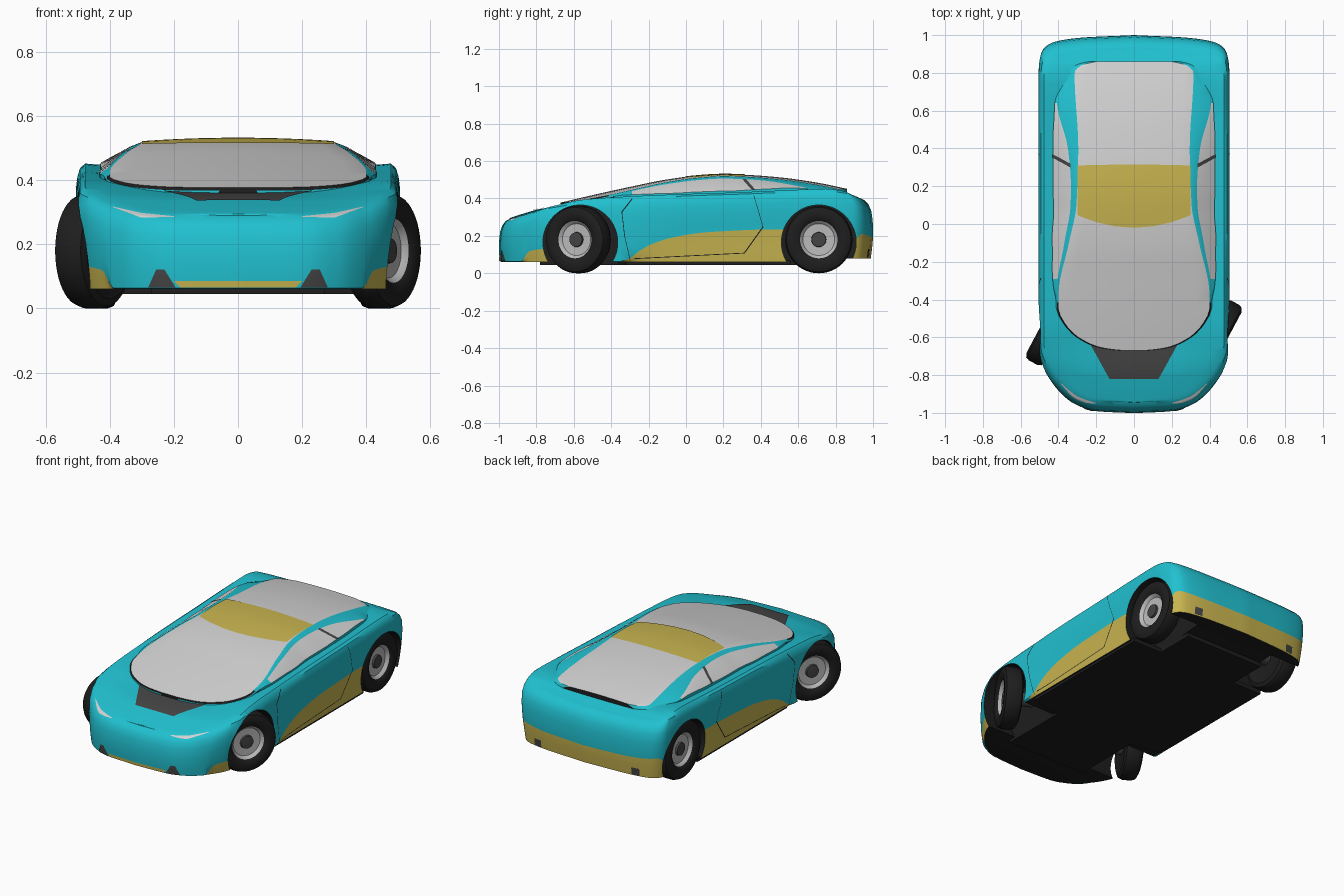
import bpy, bmesh, math
from mathutils import Vector
from mathutils.bvhtree import BVHTree

cube = bpy.data.objects.get("Cube")
if cube:
    bpy.data.objects.remove(cube, do_unlink=True)


def material(name, r, g, b):
    m = bpy.data.materials.new(name)
    m.use_nodes = True
    m.diffuse_color = (r, g, b, 1)
    node = next(n for n in m.node_tree.nodes if n.type == 'BSDF_PRINCIPLED')
    node.inputs["Base Color"].default_value = (r, g, b, 1)
    return m


TEAL = material("teal_paint", .015, .53, .63)
GOLD = material("gold_paint", .58, .46, .08)
GLASS = material("pale_glass", .65, .65, .65)
BLACK = material("black_rubber", .013, .013, .013)
GREY = material("dark_grey", .06, .06, .06)
RIM = material("rim_silver", .5, .5, .5)
MATS = [TEAL, GOLD, GLASS, BLACK, GREY, RIM]


def curve(keys):
    """Smooth curve through (position, value) keys without overshoot."""
    xs, ys = zip(*keys)
    sec = [(ys[i + 1] - ys[i]) / (xs[i + 1] - xs[i]) for i in range(len(xs) - 1)]
    mid = [2 * a * b / (a + b) if a * b > 0 else 0 for a, b in zip(sec, sec[1:])]
    slope = [sec[0]] + mid + [sec[-1]]

    def value(x):
        x = min(max(x, xs[0]), xs[-1])
        i = max(k for k in range(len(sec)) if xs[k] <= x)
        h = xs[i + 1] - xs[i]
        t = (x - xs[i]) / h
        u = 1 - t
        return (ys[i] * (1 + 2 * t) * u * u + ys[i + 1] * (3 - 2 * t) * t * t
                + h * t * u * (slope[i] * u - slope[i + 1] * t))
    return value


def finish(name, bm, face_dir=None):
    """Clean up a mesh, make its object and shade it."""
    bmesh.ops.remove_doubles(bm, verts=bm.verts, dist=1e-5)
    bmesh.ops.recalc_face_normals(bm, faces=bm.faces)
    if face_dir is not None:
        for f in bm.faces:
            f.normal_update()
        bmesh.ops.reverse_faces(bm, faces=[f for f in bm.faces if f.normal.dot(face_dir) > 0])
    me = bpy.data.meshes.new(name)
    bm.to_mesh(me)
    bm.free()
    for m in MATS:
        me.materials.append(m)
    ob = bpy.data.objects.new(name, me)
    bpy.context.collection.objects.link(ob)
    return ob


def smooth(ob, angle=35):
    bpy.ops.object.select_all(action='DESELECT')
    ob.select_set(True)
    bpy.context.view_layer.objects.active = ob
    bpy.ops.object.shade_smooth_by_angle(angle=math.radians(angle))


def grid(name, rows, pick, wrap=False, face_dir=None):
    """Skin rows of points; pick(row, column) chooses each face's material."""
    bm = bmesh.new()
    vs = [[bm.verts.new(p) if p is not None else None for p in row] for row in rows]
    n = len(rows[0])
    for i in range(len(rows) - 1):
        for j in range(n if wrap else n - 1):
            k = (j + 1) % n
            quad = [vs[i][j], vs[i][k], vs[i + 1][k], vs[i + 1][j]]
            if None not in quad:
                bm.faces.new(quad).material_index = MATS.index(pick(i, j))
    return finish(name, bm, face_dir)


def tree_of(ob):
    bm = bmesh.new()
    bm.from_mesh(ob.data)
    tree = BVHTree.FromBMesh(bm)
    bm.free()
    return tree


def patch(name, mat, tree, d, edge_a, edge_b, lift=.004):
    """Thin plate between two edges, projected onto a surface along d."""
    d = Vector(d)

    def project(u, v):
        p = Vector((0, u, v)) if d.x else Vector((u, 0, v)) if d.y else Vector((u, v, 0))
        hit = tree.ray_cast(p - d * 3, d)[0]
        return None if hit is None else hit - d * lift

    rows = []
    for k in range(len(edge_a) - 1):
        for s in range(9):
            t = s / 8
            a = Vector(edge_a[k]).lerp(Vector(edge_a[k + 1]), t)
            b = Vector(edge_b[k]).lerp(Vector(edge_b[k + 1]), t)
            rows.append([project(*a.lerp(b, c / 6)) for c in range(7)])
    smooth(grid(name, rows, lambda i, j: mat, face_dir=d))


# Body shell: plan outline, sill colour line, shoulder and deck heights
plan = [(0, -1), (.2, -.99), (.32, -.95), (.42, -.86), (.48, -.76), (.505, -.66), (.505, -.3),
        (.505, .1), (.505, .5), (.505, .8), (.495, .9), (.45, .955), (.3, .985), (0, 1)]
plan_x = curve([(i, p[0]) for i, p in enumerate(plan)])
plan_y = curve([(i, p[1]) for i, p in enumerate(plan)])
low = curve([(-1, .06), (.6, .06), (.9, .08), (1, .08)])
trim = curve([(-.88, .064), (-.84, .12), (-.75, .13), (-.7, .064), (-.34, .064), (-.22, .14),
              (-.08, .19), (.12, .22), (.5, .235), (.88, .16), (.94, .21), (1, .19)])
shoulder = curve([(-1, .29), (-.87, .325), (-.75, .36), (-.57, .395), (-.3, .412), (0, .424),
                  (.3, .433), (.6, .445), (.8, .452), (.9, .44), (.95, .42), (1, .4)])
deck = curve([(-1, .295), (-.9, .325), (-.82, .345), (-.67, .36), (-.5, .38), (0, .4),
              (.6, .41), (.86, .435), (1, .4)])
# wall rings: rise above the colour line, inset at side, nose and tail
rings = [(.2, .007, 0, 0), (.45, .002, 0, .002), (.7, 0, .006, .01),
         (.85, .004, .018, .025), (.95, .012, .035, .045), (1, .028, .055, .065)]


def wall(t):
    x, y = plan_x(t), plan_y(t)
    z0, z1, z2 = low(y), trim(y), shoulder(y)
    levels = [(z0, .025, .012, .012), ((z0 + z1) / 2, .018, .01, .005), (z1, .012, .005, 0)]
    levels += [(z1 + (z2 - z1) * r, a, b, c) for r, a, b, c in rings]
    return [Vector((x * (1 - 2 * a), y * (1 - (b if y < 0 else c)), z)) for z, a, b, c in levels]


STEP = 8
rows, heights = [], []
for i in range((len(plan) - 1) * STEP + 1):
    side = wall(i / STEP)
    y = plan_y(i / STEP)
    top = side[-1]
    across = [Vector((top.x * s / 8, top.y, deck(y) + (top.z - deck(y)) * (s / 8) ** 2))
              for s in range(-7, 8)]
    if top.x < .001:
        across = [top.copy() for p in across]
    rows.append([Vector((-p.x, p.y, p.z)) for p in side] + across + side[::-1])
    heights.append(trim(y) - low(y))
LAST = len(rows[0]) - 1


def body_colour(i, j):
    if j == LAST:
        return BLACK
    return GOLD if (j < 2 or j >= LAST - 2) and max(heights[i:i + 2]) > .012 else TEAL


body = grid("body_shell", rows, body_colour, wrap=True)

# Wheel arches cut from the shell
for y in (-.565, .71):
    for sx in (1, -1):
        bpy.ops.mesh.primitive_cylinder_add(vertices=64, radius=.2, depth=.44,
                                            location=(sx * .49, y, .165), rotation=(0, math.pi / 2, 0))
        cutter = bpy.context.object
        cutter.hide_render = True
        cutter.data.materials.append(BLACK)
        mod = body.modifiers.new("arch", 'BOOLEAN')
        mod.operation, mod.solver, mod.object = 'DIFFERENCE', 'EXACT', cutter
        mod.material_mode = 'TRANSFER'
        bpy.context.view_layer.objects.active = body
        bpy.ops.object.modifier_apply(modifier=mod.name)
        bpy.data.objects.remove(cutter, do_unlink=True)
smooth(body)

# Cabin: glass canopy, pillars, side windows and hidden skirt
crown = curve([(-.67, .378), (-.5, .418), (-.3, .462), (-.1, .502), (.05, .521), (.2, .53),
               (.31, .527), (.5, .513), (.7, .485), (.86, .452)])
glass_w = curve([(-.67, .05), (-.665, .11), (-.65, .19), (-.62, .26), (-.58, .32), (-.52, .37),
                 (-.45, .4), (-.38, .4), (-.1, .345), (.1, .305), (.4, .295), (.8, .315),
                 (.84, .28), (.86, .2)])
pillar_w = curve([(-.4, .008), (0, .028), (.2, .034), (.4, .055), (.64, .1), (.8, .04), (.86, .04)])
window_w = curve([(-.4, .004), (-.2, .045), (0, .08), (.2, .095), (.4, .08), (.62, .015), (.7, .005)])
pillar_drop = curve([(-.67, .01), (-.36, .006), (0, .012), (.4, .014), (.66, .025), (.86, .015)])
window_drop = curve([(-.36, .008), (0, .06), (.2, .067), (.4, .048), (.66, .006), (.86, .01)])


def section(y, sink=0):
    w = glass_w(y)
    half = [(w * k / 6, crown(y) - .12 * (w * k / 6) ** 2) for k in range(7)]
    for dx, dz in ((pillar_w(y), pillar_drop(y)), (window_w(y), window_drop(y)), (0, .05)):
        half.append((half[-1][0] + dx, half[-1][1] - dz))
    full = [(-x, z) for x, z in half[:0:-1]] + half
    return [Vector((x, y, z - sink)) for x, z in full]


ys = [-.67, -.668, -.665, -.658, -.65, -.635, -.62, -.6, -.58, -.55, -.52, -.485, -.45, -.415]
ys += [-.38 + .03 * k for k in range(40)] + [.81, .825, .84, .85, .86]
cabin_rows = [section(ys[0], .06)] + [section(y) for y in ys] + [section(ys[-1], .06)]


def cabin_colour(i, j):
    y = cabin_rows[i][0].y
    ring = min(j, 17 - j)
    if i in (0, len(cabin_rows) - 2):
        return BLACK
    if ring == 0:
        return BLACK if y < -.4 or y > .68 else TEAL
    if ring == 1:
        return GLASS if -.3 < y < .63 else TEAL
    if ring == 2:
        return BLACK if y < -.42 else TEAL
    return GLASS


cabin = grid("cabin_glass", cabin_rows, cabin_colour)
smooth(cabin, 30)

# Roof panel, hood vent and front lip
on_body, on_cabin = tree_of(body), tree_of(cabin)
DOWN, BACK, AHEAD = (0, 0, -1), (0, 1, 0), (0, -1, 0)
arc = [-.3, -.27, -.2, -.1, 0, .1, .2, .27, .3]
patch("roof_panel", GOLD, on_cabin, DOWN, [(x, -.02 + .75 * x * x) for x in arc],
      [(x, .315 - .06 * x * x) for x in arc], .003)
patch("hood_vent", GREY, on_body, DOWN, [(-.13, -.82), (.13, -.82)], [(-.235, -.63), (.235, -.63)])
patch("front_lip", GOLD, on_body, BACK, [(-.2, .085), (.2, .085)], [(-.18, .066), (.18, .066)])

# Paired details
for sx, tag in ((1, "left"), (-1, "right")):
    def flip(*pts):
        return [(sx * u, v) for u, v in pts]
    inward = (-sx, 0, 0)
    patch("headlight_" + tag, GLASS, on_body, BACK, flip((.2, .288), (.3, .298), (.39, .318)),
          flip((.2, .286), (.3, .283), (.39, .316)))
    patch("front_intake_" + tag, GREY, on_body, BACK, flip((.23, .122), (.255, .122)),
          flip((.195, .066), (.28, .066)))
    patch("rear_outlet_" + tag, GREY, on_body, AHEAD, flip((.31, .13), (.36, .13)),
          flip((.31, .085), (.36, .085)))
    patch("window_post_" + tag, GREY, on_cabin, inward, [(.3, .505), (.35, .448)],
          [(.32, .505), (.37, .448)], .003)
    for name, line in (("front", [(-.29, .4), (-.345, .33), (-.33, .2), (-.3, .07)]),
                       ("rear", [(.36, .42), (.41, .25), (.31, .11), (-.28, .08)])):
        patch(name + "_door_seam_" + tag, BLACK, on_body, inward, line,
              [(u + .004, v - .004) for u, v in line], .002)

# Wheels with stub axles
profile = [(0, .035), (.038, .032), (.04, .02), (.085, .022), (.1, .04), (.115, .05), (.15, .055),
           (.172, .045), (.18, .025), (.18, -.025), (.172, -.045), (.15, -.055), (.1, -.045),
           (.04, -.045), (.04, -.14), (0, -.14)]
bands = [GREY] * 2 + [RIM] * 2 + [BLACK] * 9 + [GREY] * 2
for place, x, y, steer in (("front", .45, -.575, -28), ("rear", .432, .71, 0)):
    for sx, tag in ((1, "left"), (-1, "right")):
        turns = [2 * math.pi * k / 48 for k in range(49)]
        wheel = grid(place + "_wheel_" + tag,
                     [[Vector((sx * a, r * math.cos(t), r * math.sin(t))) for r, a in profile]
                      for t in turns], lambda i, j: bands[j])
        wheel.location = (sx * x, y, .18)
        wheel.rotation_euler.z = math.radians(steer)
        smooth(wheel)

# Floor pan
half = [(.27, -.78), (.27, -.36), (.47, -.32), (.47, .56), (.27, .56), (.27, .8)]
bm = bmesh.new()
floor = bm.faces.new([bm.verts.new((x, y, .045)) for x, y in half + [(-x, y) for x, y in half[::-1]]])
out = bmesh.ops.extrude_face_region(bm, geom=[floor])
bmesh.ops.translate(bm, vec=(0, 0, .025), verts=[v for v in out["geom"] if isinstance(v, bmesh.types.BMVert)])
for f in bm.faces:
    f.material_index = MATS.index(BLACK)
finish("floor_pan", bm)
